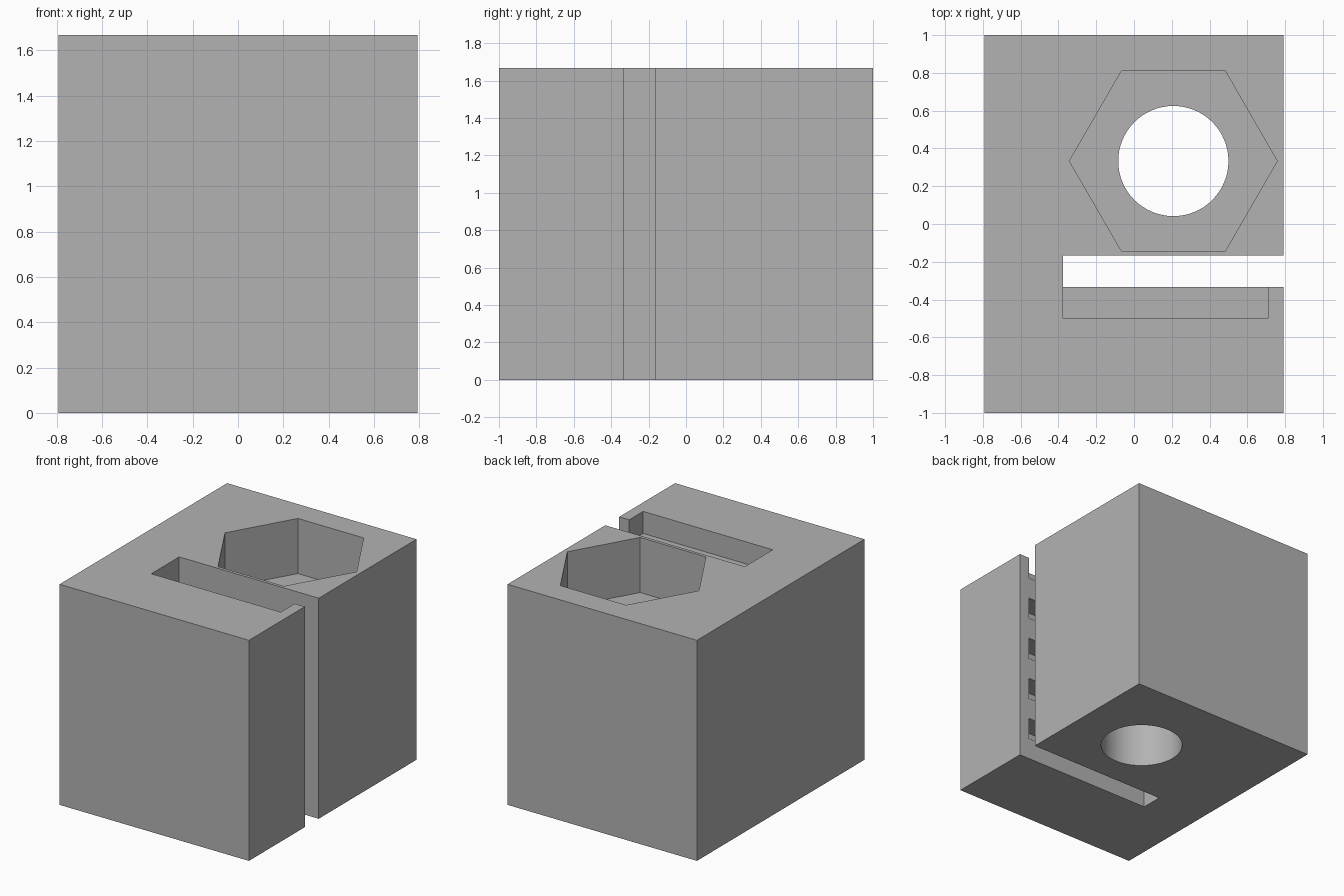
import bpy
import bmesh
import math

cube = bpy.data.objects.get("Cube")
if cube:
    bpy.data.objects.remove(cube, do_unlink=True)

MM = 1 / 6                      # design unit: the block is 9.5 x 12 x 10
X, Y, Z = 4.75 * MM, 6 * MM, 10 * MM
SLOT_END, SLOT_FRONT, SLOT_BACK = -2.25 * MM, -2 * MM, -1 * MM
HOLE_X, HOLE_Y = 1.25 * MM, 2 * MM

grey = bpy.data.materials.new("plain grey")
grey.use_nodes = True
colour = (0.45, 0.45, 0.45, 1)
grey.diffuse_color = colour
grey.node_tree.nodes["Principled BSDF"].inputs["Base Color"].default_value = colour


def prism(name, outline, z0, z1):
    """Extrude a flat outline upward from z0 to z1."""
    bm = bmesh.new()
    base = bm.faces.new([bm.verts.new((x, y, z0)) for x, y in outline])
    top = bmesh.ops.extrude_face_region(bm, geom=[base])["geom"]
    bmesh.ops.translate(bm, vec=(0, 0, z1 - z0),
                        verts=[v for v in top if isinstance(v, bmesh.types.BMVert)])
    bmesh.ops.recalc_face_normals(bm, faces=bm.faces)
    mesh = bpy.data.meshes.new(name)
    bm.to_mesh(mesh)
    bm.free()
    mesh.materials.append(grey)
    obj = bpy.data.objects.new(name, mesh)
    bpy.context.collection.objects.link(obj)
    return obj


def polygon(sides, radius):
    return [(HOLE_X + radius * math.cos(math.tau * i / sides),
             HOLE_Y + radius * math.sin(math.tau * i / sides)) for i in range(sides)]


def rectangle(x0, x1, y0, y1):
    return [(x0, y0), (x1, y0), (x1, y1), (x0, y1)]


# Clamp block with the belt slot open to the left side
block = prism("clamp_block", [
    (-X, -Y), (X, -Y), (X, SLOT_FRONT), (SLOT_END, SLOT_FRONT),
    (SLOT_END, SLOT_BACK), (X, SLOT_BACK), (X, Y), (-X, Y)], 0, Z)

# Nut pocket and through hole
cutters = [prism("nut_pocket_cutter", polygon(6, 0.55), Z - 2.5 * MM, Z + MM),
           prism("screw_hole_cutter", polygon(64, 1.75 * MM), -MM, Z + MM)]

# Belt tooth notches in the front wall of the slot, the top one open upward
notch = rectangle(SLOT_END, X - 0.5 * MM, SLOT_FRONT - MM, SLOT_FRONT + 0.5 * MM)
for i in range(5):
    bottom = (2 * i + 1) * MM
    height = 2 * MM if i == 4 else MM
    cutters.append(prism(f"tooth_notch_cutter_{i + 1}", notch, bottom, bottom + height))

bpy.context.view_layer.objects.active = block
for cutter in cutters:
    cutter.hide_render = True
    mod = block.modifiers.new(cutter.name, "BOOLEAN")
    mod.operation = "DIFFERENCE"
    mod.solver = "EXACT"
    mod.object = cutter
    bpy.ops.object.modifier_apply(modifier=mod.name)
for cutter in cutters:
    bpy.data.objects.remove(cutter, do_unlink=True)

# Smooth the round hole, keep every other edge sharp
bpy.ops.object.select_all(action="DESELECT")
block.select_set(True)
bpy.ops.object.shade_smooth_by_angle(angle=math.radians(30))
